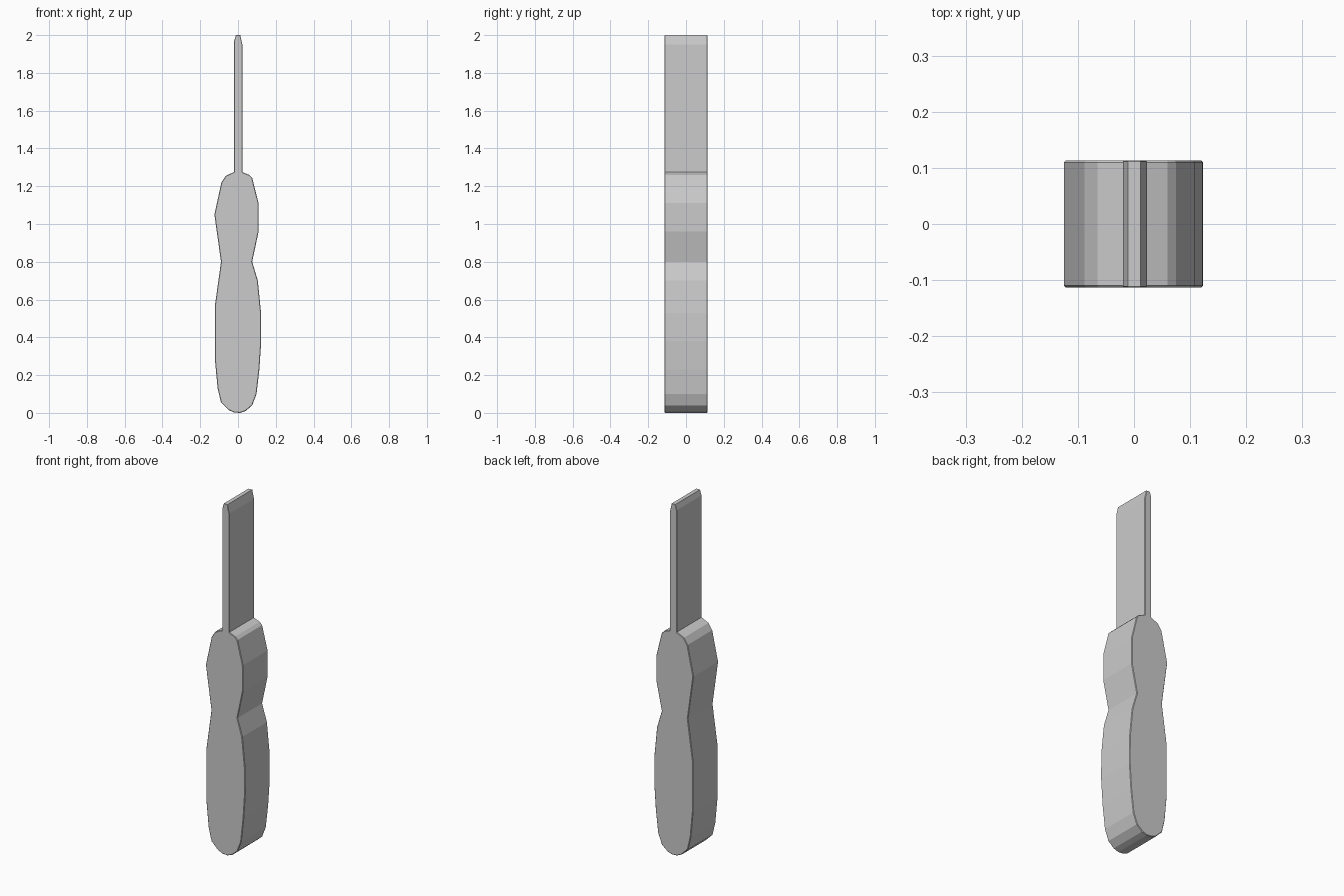
import bpy, bmesh

if "Cube" in bpy.data.objects:
    bpy.data.objects.remove(bpy.data.objects["Cube"])

HALF_DEPTH = 0.113


def extruded(name, outline, bevel):
    """Extrude an x-z outline along y and chamfer the rims of both end faces."""
    bm = bmesh.new()
    front = [bm.verts.new((x, -HALF_DEPTH, z)) for x, z in outline]
    back = [bm.verts.new((x, HALF_DEPTH, z)) for x, z in outline]
    n = len(outline)
    rims = []
    for ring in (front, back):
        rims += bm.faces.new(ring).edges[:]
    for i in range(n):
        j = (i + 1) % n
        bm.faces.new((front[i], back[i], back[j], front[j]))
    bmesh.ops.recalc_face_normals(bm, faces=bm.faces)
    bmesh.ops.bevel(bm, geom=rims, offset=bevel, segments=1,
                    affect='EDGES', clamp_overlap=True)
    bmesh.ops.recalc_face_normals(bm, faces=bm.faces)
    mesh = bpy.data.meshes.new(name)
    bm.to_mesh(mesh)
    bm.free()
    obj = bpy.data.objects.new(name, mesh)
    bpy.context.collection.objects.link(obj)
    return obj


# Handle: slightly uneven grip with a pinched waist
right_side = [(0.01, 0.0), (0.04, 0.01), (0.075, 0.04), (0.098, 0.1),
              (0.113, 0.23), (0.123, 0.38), (0.122, 0.53), (0.105, 0.7),
              (0.075, 0.8), (0.109, 0.96), (0.109, 1.11), (0.075, 1.245),
              (0.06, 1.26), (0.022, 1.275)]
left_side = [(-0.022, 1.275), (-0.065, 1.255), (-0.088, 1.22),
             (-0.125, 1.05), (-0.09, 0.8), (-0.122, 0.57),
             (-0.122, 0.28), (-0.108, 0.13), (-0.09, 0.055),
             (-0.05, 0.015), (-0.02, 0.002)]
extruded("handle", right_side + left_side, 0.003)

# Blade: flat bar with a narrowed tip
extruded("blade", [(-0.02, 1.25), (0.023, 1.25), (0.023, 1.95),
                   (0.012, 2.0), (-0.011, 2.0), (-0.02, 1.97)], 0.002)
